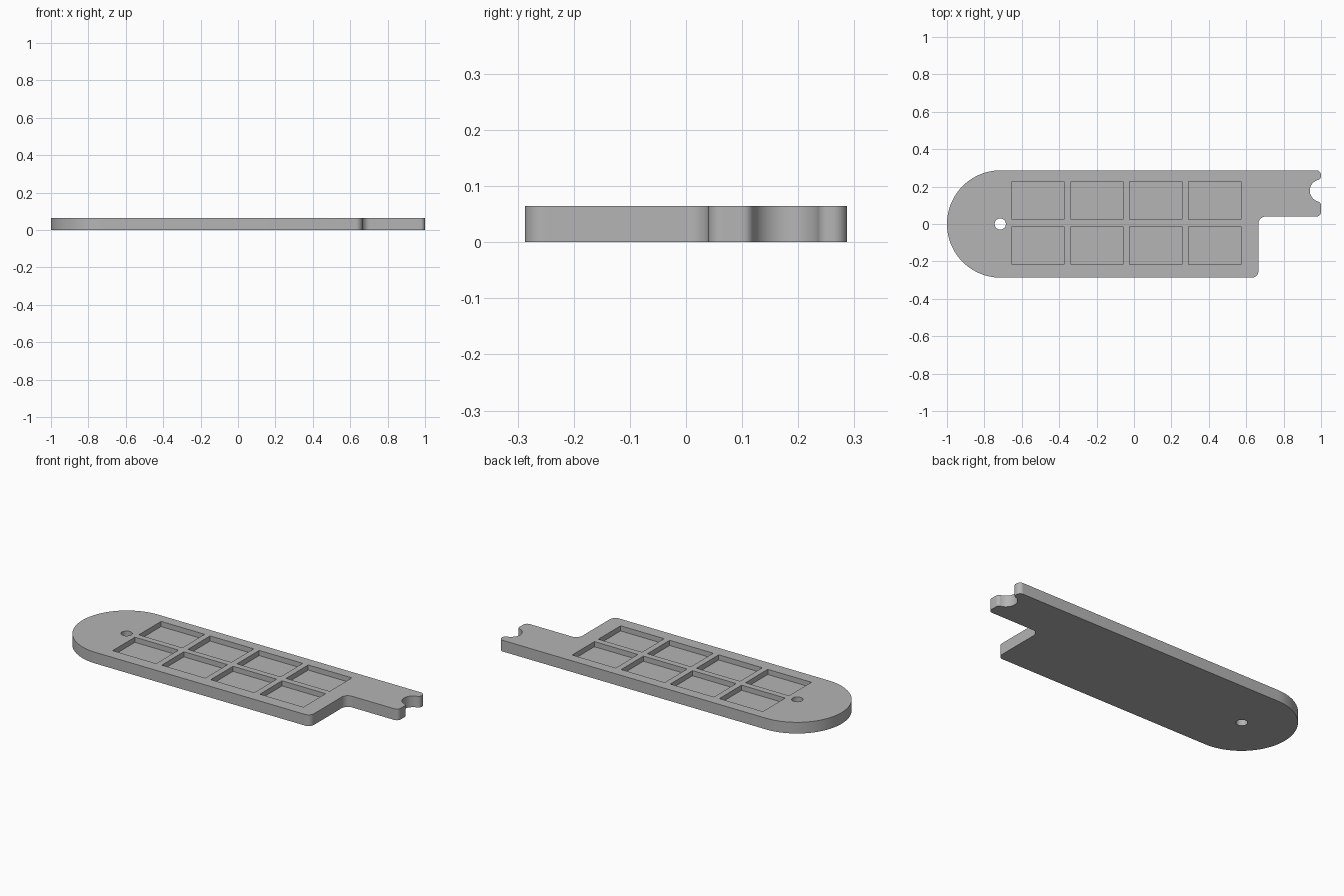
import bpy
import bmesh
from math import atan2, cos, degrees, radians, sin, sqrt

THICK = 0.065
DEPTH = 0.03

if "Cube" in bpy.data.objects:
    bpy.data.objects.remove(bpy.data.objects["Cube"])

grey = bpy.data.materials.new("plain grey")
grey.use_nodes = True
colour = (0.46, 0.46, 0.46, 1)
grey.diffuse_color = colour
grey.node_tree.nodes["Principled BSDF"].inputs["Base Color"].default_value = colour


def arc(cx, cy, r, start, end, steps=12):
    angles = [radians(start + (end - start) * i / steps) for i in range(steps + 1)]
    return [(cx + r * cos(a), cy + r * sin(a)) for a in angles]


def prism(name, outline, z0, z1):
    """Extrude a counter-clockwise outline from z0 up to z1."""
    bm = bmesh.new()
    face = bm.faces.new([bm.verts.new((x, y, z0)) for x, y in outline])
    grown = bmesh.ops.extrude_face_region(bm, geom=[face], use_keep_orig=True)
    top = [g for g in grown["geom"] if isinstance(g, bmesh.types.BMVert)]
    bmesh.ops.translate(bm, verts=top, vec=(0, 0, z1 - z0))
    bmesh.ops.recalc_face_normals(bm, faces=bm.faces)
    mesh = bpy.data.meshes.new(name)
    bm.to_mesh(mesh)
    bm.free()
    mesh.materials.append(grey)
    obj = bpy.data.objects.new(name, mesh)
    bpy.context.collection.objects.link(obj)
    return obj


def cut(target, cutter):
    cutter.hide_render = True
    mod = target.modifiers.new("cut", "BOOLEAN")
    mod.operation = "DIFFERENCE"
    mod.solver = "EXACT"
    mod.object = cutter
    bpy.context.view_layer.objects.active = target
    bpy.ops.object.modifier_apply(modifier=mod.name)
    bpy.data.objects.remove(cutter)


# Plate outline: round end, stepped corner, and a tab with a notched tip
half = 0.287
notch_y, notch_r, lip_r = 0.178, 0.06, 0.02
lip_dy = sqrt((notch_r + lip_r) ** 2 - lip_r ** 2)
lip_angle = degrees(atan2(lip_dy, lip_r))

outline = arc(half - 1, 0, half, 90, 270, 64)
outline += arc(0.63, 0.035 - half, 0.035, 270, 360)
outline += arc(0.705, 0, 0.04, 180, 90)
outline += arc(0.975, 0.065, 0.025, 270, 360)
outline += arc(1 - lip_r, notch_y - lip_dy, lip_r, 0, lip_angle)
outline += arc(1, notch_y, notch_r, 180 + lip_angle, 180 - lip_angle, 32)[1:-1]
outline += arc(1 - lip_r, notch_y + lip_dy, lip_r, -lip_angle, 0)
outline += arc(0.975, half - 0.025, 0.025, 0, 90)
plate = prism("plate", outline, 0, THICK)

# Hanging hole through the round end
cut(plate, prism("hole_cutter", arc(-0.715, 0, 0.03, 0, 360, 32)[:-1], -0.1, 0.2))

# Two rows of four shallow pockets
for row_y in (0.125, -0.115):
    for col in range(4):
        x = -0.513 + 0.315 * col
        w, h = 0.14, 0.102
        box = [(x - w, row_y - h), (x + w, row_y - h), (x + w, row_y + h), (x - w, row_y + h)]
        cut(plate, prism("pocket_cutter", box, THICK - DEPTH, 0.2))

# Smooth curved walls, sharp edges
for obj in bpy.context.selected_objects:
    obj.select_set(False)
plate.select_set(True)
bpy.context.view_layer.objects.active = plate
bpy.ops.object.shade_smooth_by_angle(angle=radians(30))
